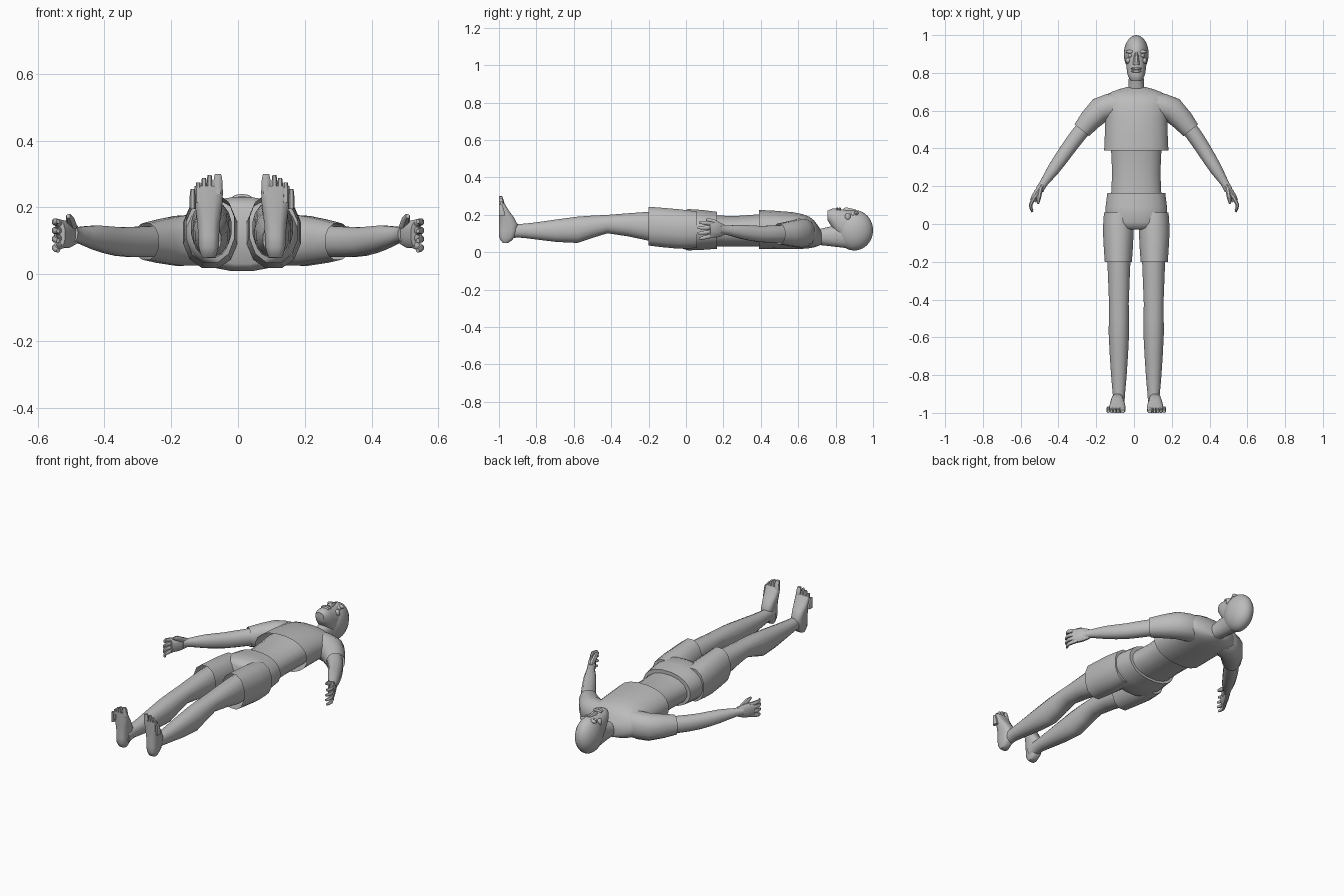
import bpy, bmesh, math
from mathutils import Vector

if "Cube" in bpy.data.objects:
    bpy.data.objects.remove(bpy.data.objects["Cube"])

grey = bpy.data.materials.new("plain grey")
grey.use_nodes = True
grey.diffuse_color = (.5, .5, .5, 1)
grey.node_tree.nodes["Principled BSDF"].inputs["Base Color"].default_value = grey.diffuse_color

FORWARD, UP = Vector((0, 1, 0)), Vector((0, 0, 1))
SIDES = {"left": 1, "right": -1}


def place(x, side):
    """Body axis sits slightly off centre, while the hands are centred."""
    return max(0, .012 - max(0, x - .3) * .06) + side * x


def finish(name, bm):
    mesh = bpy.data.meshes.new(name)
    bmesh.ops.recalc_face_normals(bm, faces=bm.faces)
    bm.to_mesh(mesh)
    bm.free()
    mesh.materials.append(grey)
    part = bpy.data.objects.new(name, mesh)
    bpy.context.collection.objects.link(part)
    bpy.ops.object.select_all(action="DESELECT")
    part.select_set(True)
    bpy.context.view_layer.objects.active = part
    bpy.ops.object.shade_smooth_by_angle(angle=math.radians(45))


def refine(rows):
    """Insert a smoothly curved row between each pair of rows."""
    rows = [Vector(row) for row in rows]
    result = [rows[0]]
    for i, (here, after) in enumerate(zip(rows, rows[1:])):
        before = rows[max(i - 1, 0)]
        beyond = rows[min(i + 2, len(rows) - 1)]
        middle = (here + after) / 2
        result += [middle + (here + after - before - beyond) / 16, after]
    return result


def skin(name, rings, sides, power, open_end):
    """Join rounded rings; ring = centre, half width vector, half height vector."""
    bm = bmesh.new()
    loops = []
    for centre, across, upward in rings:
        loop = []
        for k in range(sides):
            angle = math.tau * (k + .5) / sides
            c, s = (math.copysign(abs(w) ** (2 / power), w)
                    for w in (math.cos(angle), math.sin(angle)))
            loop.append(bm.verts.new(centre + across * c + upward * s))
        loops.append(loop)
    for first, second in zip(loops, loops[1:]):
        for k in range(sides):
            bm.faces.new((first[k - 1], first[k], second[k], second[k - 1]))
    bm.faces.new(loops[0])
    if not open_end:
        bm.faces.new(loops[-1])
    finish(name, bm)


def trunk(name, stations, x=0, side=1, axis=FORWARD, upward=UP, sides=16, power=2.2, open_end=False):
    """Straight part; station = position, half width, low edge, high edge."""
    across = axis.cross(upward)
    origin = Vector((place(x, side), 0, 0))
    rings = []
    for position, half_width, low, high in refine(stations):
        centre = origin + axis * position + upward * (low + high) / 2
        rings.append((centre, across * half_width, upward * (high - low) / 2))
    skin(name, rings, sides, power, open_end)


def limb(name, nodes, side, flat=1.1, sides=12, open_end=False):
    """Bent part; node = x, y, z, radius. Flat is its height over its width."""
    nodes = refine(nodes)
    points = [Vector((place(x, side), y, z)) for x, y, z, radius in nodes]
    rings = []
    for i, point in enumerate(points):
        along = points[min(i + 1, len(points) - 1)] - points[max(i - 1, 0)]
        upward = (UP - UP.project(along)).normalized()
        across = along.cross(upward).normalized()
        radius = nodes[i][3]
        rings.append((point, across * radius, upward * radius * flat))
    skin(name, rings, sides, 2.2, open_end)


def ball(name, centre, radii, side=1, segments=12):
    bm = bmesh.new()
    bmesh.ops.create_uvsphere(bm, u_segments=segments, v_segments=segments, radius=1)
    bmesh.ops.scale(bm, vec=radii, verts=bm.verts)
    x, y, z = centre
    bmesh.ops.translate(bm, vec=(place(x, side), y, z), verts=bm.verts)
    finish(name, bm)


# Torso and clothes; the shirt is open at its lower hem
trunk("belly", [(.1, .14, .03, .2), (.27, .13, .03, .195), (.45, .14, .03, .21)])
trunk("shirt_body", [(.725, .05, .04, .11), (.7, .13, .03, .15), (.66, .17, .02, .19),
                     (.57, .165, .015, .215), (.39, .172, .017, .227)],
      sides=20, open_end=True)
trunk("shorts_hips", [(.165, .155, .017, .217), (.01, .168, .008, .232), (-.03, .12, .03, .2)],
      sides=20)

# Neck and head
trunk("neck", [(.69, .045, .04, .12), (.78, .04, .03, .14), (.86, .05, .02, .17)])
ball("skull", (0, .9, .117), (.066, .1, .108), segments=20)
trunk("jaw", [(.757, .028, .17, .222), (.785, .045, .125, .234), (.83, .053, .065, .23),
              (.9, .058, .03, .222)])
trunk("nose", [(.842, .017, .2, .235), (.86, .018, .2, .24), (.91, .008, .2, .228)], sides=8)
ball("upper_lip", (0, .823, .229), (.03, .007, .01))
ball("lower_lip", (0, .808, .23), (.028, .007, .01))

for tag, side in SIDES.items():
    # Facial details
    ball(tag + "_eye", (.03, .892, .202), (.015, .012, .015), side)
    ball(tag + "_brow", (.03, .912, .208), (.025, .01, .012), side)
    ball(tag + "_cheekbone", (.043, .865, .19), (.014, .016, .02), side)

    # Shorts leg and sleeve, open at the hem
    trunk(tag + "_shorts_leg", [(.06, .078, .02, .22), (-.04, .084, .015, .233),
                                (-.2, .074, .032, .246)],
          x=.095, side=side, sides=12, open_end=True)
    limb(tag + "_sleeve", [(.1, .625, .105, .07), (.19, .605, .1, .07), (.288, .497, .098, .051)],
         side, open_end=True)

    # Bare leg from hip to ankle
    trunk(tag + "_leg", [(-.05, .06, .06, .22), (-.2, .062, .06, .217), (-.42, .053, .1, .2),
                         (-.58, .055, .048, .191), (-.8, .042, .067, .16),
                         (-.9, .033, .078, .15), (-.96, .03, .065, .145)], x=.092, side=side)

    # Upright foot with its sole facing away from the body
    trunk(tag + "_foot", [(.05, .02, -.98, -.95), (.08, .03, -1, -.915), (.15, .034, -1, -.9),
                          (.22, .043, -1, -.945), (.265, .043, -1, -.973)],
          x=.1, side=side, axis=UP, upward=FORWARD, sides=12, power=3)
    for toe in range(5):
        top = .3 - .0028 * toe ** 2
        width = .009 if toe else .014
        trunk(f"{tag}_toe_{toe + 1}", [(top - .06, width, -1, -.965), (top - .02, width, -1, -.975),
                                       (top, width * .7, -1, -.983)],
              x=.08 + toe * .017 if toe else .072, side=side,
              axis=UP, upward=FORWARD, sides=8, power=3)

    # Arm and hand
    limb(tag + "_arm", [(.2, .6, .1, .045), (.3, .48, .097, .043), (.367, .385, .098, .04),
                        (.43, .29, .11, .034), (.48, .215, .118, .022), (.5, .18, .12, .024)], side)
    limb(tag + "_palm", [(.485, .205, .119, .013), (.51, .168, .12, .02), (.534, .122, .12, .019)],
         side, flat=2.1)

    # Fingers fan out across the height of the hand
    for finger in range(4):
        fan = finger - 1.5
        tip = .06 + .008 * abs(fan)
        limb(f"{tag}_finger_{finger + 1}", [(.525, .145, .12 + fan * .02, .011),
                                            (.548, .1, .118 + fan * .026, .01),
                                            (.538, tip, .115 + fan * .029, .006)],
             side, sides=8)
    limb(tag + "_thumb", [(.492, .2, .13, .013), (.503, .145, .163, .013), (.508, .108, .174, .006)],
         side, sides=8)
